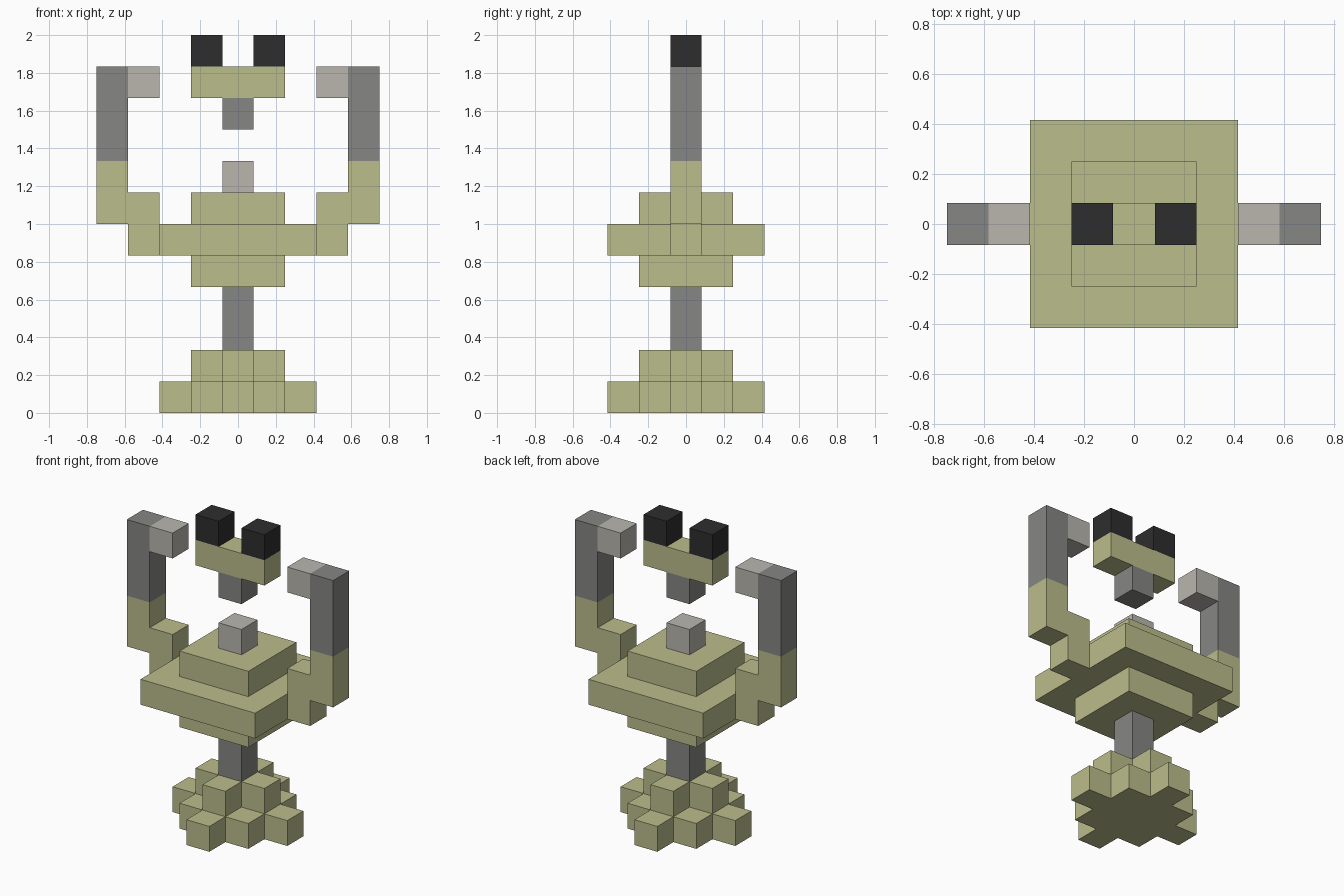
import bpy
import bmesh
import math
from mathutils import Vector

UNIT = 1 / 6  # edge length of one block

cube = bpy.data.objects.get("Cube")
if cube:
    bpy.data.objects.remove(cube, do_unlink=True)


def material(name, rgb):
    mat = bpy.data.materials.new(name)
    mat.use_nodes = True
    mat.diffuse_color = (*rgb, 1)
    mat.node_tree.nodes["Principled BSDF"].inputs["Base Color"].default_value = (*rgb, 1)
    return mat


green = material("olive green", (0.50, 0.51, 0.26))
grey = material("mid grey", (0.238, 0.238, 0.23))
pale = material("pale grey", (0.49, 0.47, 0.43))
black = material("soft black", (0.027, 0.027, 0.027))


def blocks(name, cells, mat):
    """Join unit blocks, centred on x and y and standing on their z, into one closed skin."""
    cells = set(cells)
    bm = bmesh.new()
    for cell in cells:
        centre = Vector(cell) + Vector((0, 0, 0.5))
        for axis in range(3):
            for sign in (-1, 1):
                step = Vector((0, 0, 0))
                step[axis] = sign
                if tuple(int(c) for c in Vector(cell) + step) in cells:
                    continue
                u, v = Vector((0, 0, 0)), Vector((0, 0, 0))
                u[(axis + 1) % 3] = 0.5
                v[(axis + 2) % 3] = 0.5 * sign
                mid = centre + step / 2
                corners = (mid - u - v, mid + u - v, mid + u + v, mid - u + v)
                bm.faces.new([bm.verts.new(c * UNIT) for c in corners])
    bmesh.ops.remove_doubles(bm, verts=bm.verts, dist=0.001)
    bmesh.ops.dissolve_limit(bm, angle_limit=math.radians(1), verts=bm.verts, edges=bm.edges)
    mesh = bpy.data.meshes.new(name)
    bm.to_mesh(mesh)
    bm.free()
    mesh.materials.append(mat)
    obj = bpy.data.objects.new(name, mesh)
    bpy.context.collection.objects.link(obj)


def slab(reach, z):
    """Square layer reaching the given number of blocks from the middle."""
    span = range(-reach, reach + 1)
    return [(x, y, z) for x in span for y in span]


def diamond(reach, z):
    return [(x, y, z) for x, y, z in slab(reach, z) if abs(x) + abs(y) <= reach]


# Stepped foot and stem
blocks("foot", diamond(2, 0) + diamond(1, 1), green)
blocks("stem", [(0, 0, z) for z in (2, 3)], grey)

# Tiered body
blocks("body_underside", slab(1, 4), green)
blocks("body_plate", slab(2, 5), green)
blocks("body_top", slab(1, 6), green)
blocks("body_knob", [(0, 0, 7)], pale)

# Floating head
blocks("nose", [(0, 0, 9)], grey)
blocks("head_bar", [(x, 0, 10) for x in (-1, 0, 1)], green)

# Arms and eyes, mirrored
for side, s in (("left", 1), ("right", -1)):
    blocks(side + "_eye", [(s, 0, 11)], black)
    blocks(side + "_arm", [(3 * s, 0, 5), (3 * s, 0, 6), (4 * s, 0, 6), (4 * s, 0, 7)], green)
    blocks(side + "_forearm", [(4 * s, 0, z) for z in (8, 9, 10)], grey)
    blocks(side + "_hand", [(3 * s, 0, 10)], pale)
